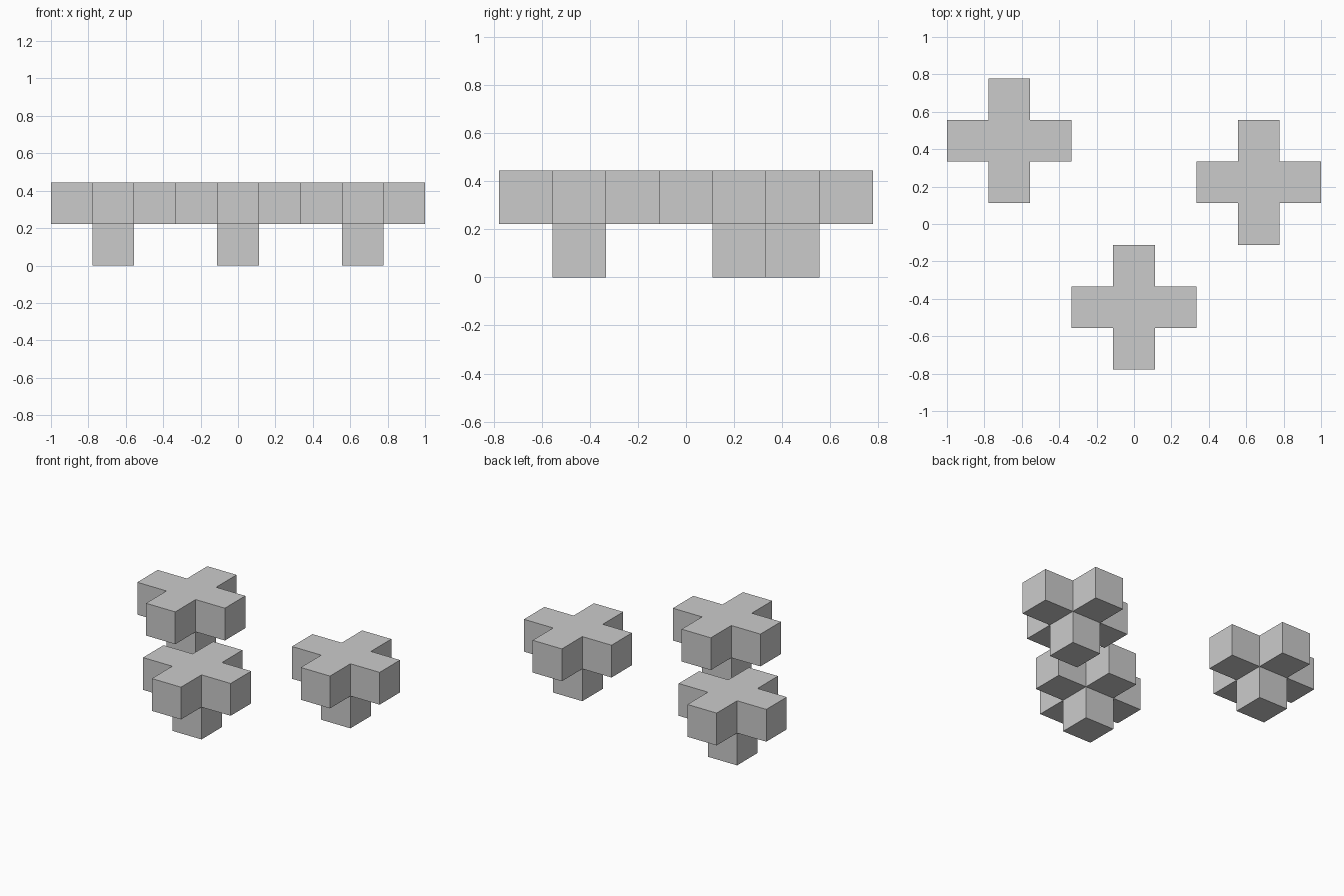
import bpy
import bmesh

if "Cube" in bpy.data.objects:
    bpy.data.objects.remove(bpy.data.objects["Cube"])

U = 2 / 9  # edge of one block


def cross_block(name, x, y):
    """Core cube with its four sides and underside extruded by one block."""
    bm = bmesh.new()
    bmesh.ops.create_cube(bm, size=U)
    bm.normal_update()
    faces = [f for f in bm.faces if f.normal.z < 0.5]
    moves = [f.normal.copy() * U for f in faces]
    for face, move in zip(faces, moves):
        new = bmesh.ops.extrude_discrete_faces(bm, faces=[face])["faces"][0]
        bmesh.ops.translate(bm, verts=new.verts, vec=move)
    # merge coplanar faces so each cross has a clean flat top
    bmesh.ops.dissolve_limit(bm, angle_limit=0.01, verts=bm.verts, edges=bm.edges)
    bmesh.ops.recalc_face_normals(bm, faces=bm.faces)
    mesh = bpy.data.meshes.new(name)
    bm.to_mesh(mesh)
    bm.free()
    obj = bpy.data.objects.new(name, mesh)
    obj.location = (x, y, 1.5 * U)
    bpy.context.collection.objects.link(obj)


# three separate crosses, each on a single-block foot
cross_block("left_cross", -3 * U, 2 * U)
cross_block("right_cross", 3 * U, U)
cross_block("front_cross", 0, -2 * U)
